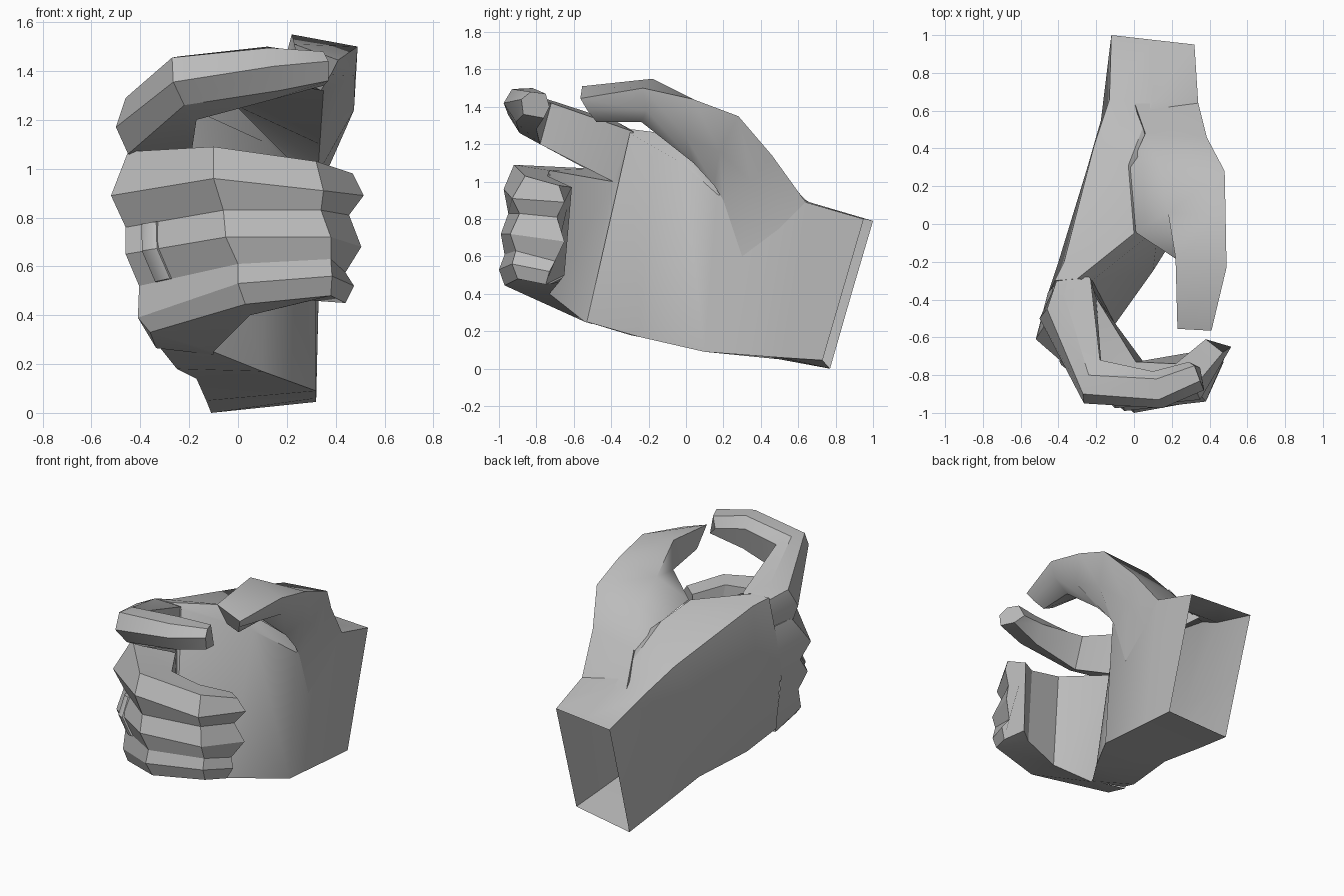
import bpy, bmesh, math
from mathutils import Vector

cube = bpy.data.objects.get("Cube")
if cube:
    bpy.data.objects.remove(cube, do_unlink=True)

grey = bpy.data.materials.new("plain_grey")
grey.use_nodes = True
grey.diffuse_color = (0.5, 0.5, 0.5, 1)
grey.node_tree.nodes["Principled BSDF"].inputs["Base Color"].default_value = (0.5, 0.5, 0.5, 1)


def loft(name, rings, cap_start=False, cap_end=True, angle=30):
    """Skin a list of equal-length closed sections."""
    bm = bmesh.new()
    rows = [[bm.verts.new(p) for p in ring] for ring in rings]
    n = len(rows[0])
    for a, b in zip(rows, rows[1:]):
        for i in range(n):
            j = (i + 1) % n
            bm.faces.new((a[j], b[j], b[i], a[i]))
    if cap_start:
        bm.faces.new(rows[0])
    if cap_end:
        bm.faces.new(rows[-1])
    bmesh.ops.recalc_face_normals(bm, faces=bm.faces)
    mesh = bpy.data.meshes.new(name)
    bm.to_mesh(mesh)
    bm.free()
    ob = bpy.data.objects.new(name, mesh)
    bpy.context.collection.objects.link(ob)
    mesh.materials.append(grey)
    bpy.ops.object.select_all(action='DESELECT')
    ob.select_set(True)
    bpy.context.view_layer.objects.active = ob
    bpy.ops.object.shade_smooth_by_angle(angle=math.radians(angle))
    return ob


# Palm, open at the wrist: top back, web fold, top inner, bottom inner, bottom back, back middle
loft("palm", [
    [(-.12, 1, .79), (.1, .975, .795), (.32, .95, .80), (.32, .73, .045), (-.11, .77, 0), (-.115, .885, .4)],
    [(-.13, .66, .89), (.1, .65, .89), (.34, .64, .89), (.32, .5, .06), (-.13, .5, .05), (-.175, .55, .45)],
    [(-.21, .42, 1.03), (-.03, .31, 1.25), (.32, .17, .93), (.32, .1, .09), (-.17, .1, .14), (-.29, .15, .55)],
    [(-.37, -.2, 1.25), (0, -.05, 1.25), (.13, -.02, 1.1), (.1, -.25, .17), (-.25, -.3, .18), (-.40, -.2, .7)],
    [(-.42, -.3, 1.28), (-.3, -.29, 1.28), (-.22, -.3, 1.26), (-.1, -.53, .25), (-.33, -.5, .28), (-.46, -.38, .8)],
], angle=40)

# Thumb: top inner, top outer, outer middle, lower outer, lower inner
loft("thumb", [
    [(0, .65, .885), (.34, .64, .89), (.333, .5, .75), (.323, .3, .6), (.05, .58, .85)],
    [(.06, .48, 1.09), (.385, .46, 1.14), (.36, .35, 1.0), (.325, .2, .9), (.06, .42, 1.05)],
    [(.14, .3, 1.31), (.48, .28, 1.35), (.44, .18, 1.16), (.327, .15, .98), (-.02, .3, 1.24)],
    [(.18, .06, 1.40), (.485, .04, 1.44), (.475, 0, 1.24), (.335, .04, 1.1), (.01, -.045, 1.25)],
    [(.22, -.18, 1.55), (.49, -.23, 1.5), (.48, -.21, 1.38), (.35, -.24, 1.32), (.23, -.19, 1.34)],
    [(.23, -.555, 1.51), (.41, -.565, 1.445), (.38, -.53, 1.385), (.34, -.48, 1.32), (.26, -.49, 1.36)],
], angle=40)

# Index finger: hexagonal sections from knuckle to tip
loft("index_finger", [
    [(-.40, -.27, 1.25), (-.42, -.33, 1.15), (-.41, -.35, 1.05),
     (-.24, -.30, 1.0), (-.26, -.26, 1.24), (-.34, -.26, 1.26)],
    [(-.46, -.45, 1.29), (-.5, -.5, 1.17), (-.45, -.52, 1.06),
     (-.2, -.39, 1.0), (-.23, -.29, 1.27), (-.37, -.37, 1.32)],
    [(-.27, -.90, 1.455), (-.265, -.95, 1.355), (-.22, -.89, 1.26),
     (-.17, -.78, 1.2), (-.18, -.72, 1.42), (-.24, -.8, 1.46)],
    [(.13, -.93, 1.495), (.15, -.975, 1.42), (.17, -.91, 1.32),
     (.13, -.8, 1.28), (.1, -.78, 1.43), (.12, -.82, 1.5)],
    [(.35, -.83, 1.48), (.37, -.88, 1.44), (.37, -.87, 1.36),
     (.35, -.76, 1.34), (.29, -.73, 1.4), (.32, -.75, 1.47)],
])

# Three closed fingers: seven ribbed outer points from top to bottom, then two inner points
fingers = [
    [(-.43, -.33, 1.07), (-.455, -.36, .89), (-.455, -.38, .76), (-.43, -.41, .65), (-.40, -.43, .52),
     (-.365, -.46, .39), (-.335, -.49, .265), (-.1, -.5, .238), (-.22, -.33, 1.0)],
    [(-.45, -.5, 1.07), (-.52, -.61, .89), (-.46, -.58, .76), (-.46, -.66, .65), (-.405, -.64, .52),
     (-.41, -.66, .39), (-.36, -.68, .33), (-.1, -.54, .25), (-.2, -.39, 1.0)],
    [(-.1, -.92, 1.09), (-.1, -.975, .96), (-.06, -.95, .83), (-.05, -.99, .72), (0, -.97, .61),
     (0, -1, .53), (.03, -.97, .445), (.05, -.73, .40), (.01, -.73, 1.06)],
    [(.32, -.86, 1.03), (.35, -.93, .91), (.34, -.89, .83), (.38, -.94, .72), (.38, -.91, .63),
     (.385, -.93, .56), (.38, -.9, .48), (.3, -.68, .46), (.22, -.74, 1.03)],
    [(.47, -.68, .98), (.515, -.65, .89), (.455, -.69, .81), (.505, -.65, .68), (.44, -.7, .575),
     (.475, -.73, .52), (.44, -.75, .45), (.36, -.65, .50), (.38, -.61, .97)],
]
loft("closed_fingers", fingers)


# Finger band, laid over the middle rib of the closed fingers
def band_section(t, lift):
    pts = [Vector(fingers[1][i]).lerp(Vector(fingers[2][i]), t) for i in (2, 3, 4)]
    return [p + Vector((-.6, -.8, 0)) * lift for p in pts]


loft("finger_band", [
    band_section(t, hi) + band_section(t, -.02)[::-1]
    for t, hi in ((.18, .012), (.21, .02), (.3, .02), (.33, .012))
], cap_start=True)
